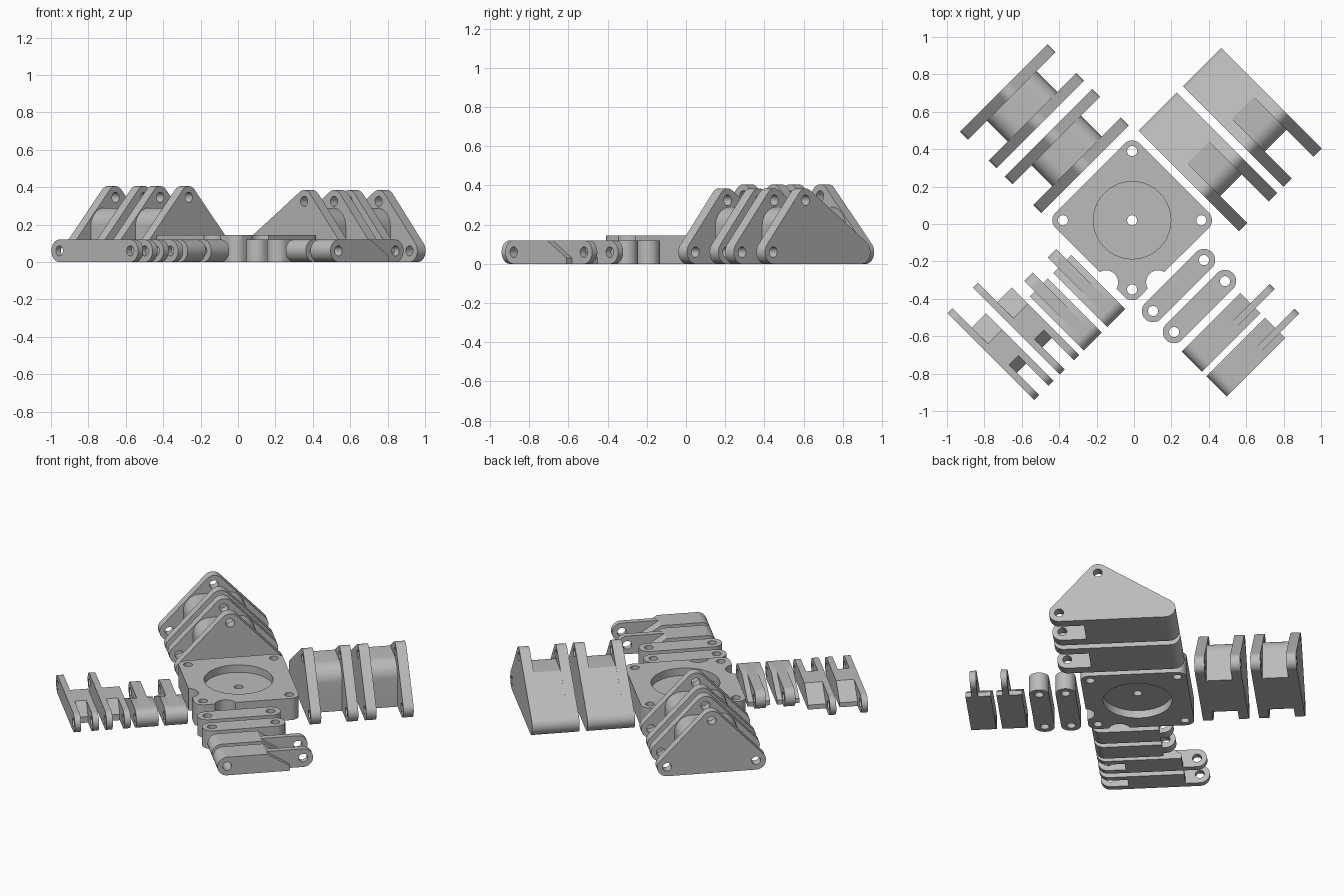
import bpy, bmesh
from math import sin, cos, radians, degrees, atan2
from mathutils import Matrix

cube = bpy.data.objects.get("Cube")
if cube:
    bpy.data.objects.remove(cube, do_unlink=True)

grey = bpy.data.materials.new("light grey plastic")
grey.use_nodes = True
colour = (0.5, 0.5, 0.5, 1)
grey.diffuse_color = colour
grey.node_tree.nodes["Principled BSDF"].inputs["Base Color"].default_value = colour

R = 0.06      # rounded end radius
HOLE = 0.027  # pin hole radius


def arc(cx, cy, r, a0, a1):
    n = max(2, round(abs(a1 - a0) / 9))
    angles = [radians(a0 + (a1 - a0) * i / n) for i in range(n + 1)]
    return [(cx + r * cos(a), cy + r * sin(a)) for a in angles]


def circle(c, r=HOLE):
    return arc(*c, r, 0, 360)[:-1]


def hull(centres, r=R):
    """Rounded outline around counter-clockwise circle centres."""
    pts = []
    for i, c in enumerate(centres):
        p, q = centres[i - 1], centres[(i + 1) % len(centres)]
        a0 = degrees(atan2(c[1] - p[1], c[0] - p[0])) - 90
        a1 = degrees(atan2(q[1] - c[1], q[0] - c[0])) - 90
        pts += arc(*c, r, a0, a0 + (a1 - a0) % 360)
    return pts


# Profile plane for each extrusion axis
BASIS = {
    "x": Matrix(((0, 0, 1), (1, 0, 0), (0, 1, 0))).to_4x4(),
    "y": Matrix(((1, 0, 0), (0, 0, -1), (0, 1, 0))).to_4x4(),
    "z": Matrix.Identity(4),
}


def slab_mesh(axis, lo, hi, outline, holes):
    """Extrude a filled outline with holes from lo to hi along an axis."""
    curve = bpy.data.curves.new("profile", "CURVE")
    curve.dimensions = "2D"
    curve.fill_mode = "BOTH"
    curve.extrude = (hi - lo) / 2
    for loop in [outline] + holes:
        spline = curve.splines.new("POLY")
        spline.points.add(len(loop) - 1)
        for point, (a, b) in zip(spline.points, loop):
            point.co = (a, b, 0, 1)
        spline.use_cyclic_u = True
    temp = bpy.data.objects.new("profile", curve)
    mesh = bpy.data.meshes.new_from_object(temp)
    bpy.data.objects.remove(temp)
    bpy.data.curves.remove(curve)
    move = Matrix.Identity(4)
    move["xyz".index(axis)][3] = (lo + hi) / 2
    mesh.transform(move @ BASIS[axis])
    bm = bmesh.new()
    bm.from_mesh(mesh)
    bmesh.ops.remove_doubles(bm, verts=bm.verts, dist=0.0003)
    bmesh.ops.recalc_face_normals(bm, faces=bm.faces)
    bm.to_mesh(mesh)
    bm.free()
    return mesh


def part(name, slabs, offset=(0, 0, 0), turn=-45):
    bm = bmesh.new()
    for slab in slabs:
        mesh = slab_mesh(*slab)
        bm.from_mesh(mesh)
        bpy.data.meshes.remove(mesh)
    mesh = bpy.data.meshes.new(name)
    bm.to_mesh(mesh)
    bm.free()
    mesh.materials.clear()
    mesh.materials.append(grey)
    for face in mesh.polygons:
        face.material_index = 0
    mesh.transform(Matrix.Rotation(radians(turn), 4, "Z") @ Matrix.Translation(offset))
    obj = bpy.data.objects.new(name, mesh)
    bpy.context.collection.objects.link(obj)
    bpy.ops.object.select_all(action="DESELECT")
    obj.select_set(True)
    bpy.context.view_layer.objects.active = obj
    bpy.ops.object.shade_smooth_by_angle()


# Base plate: rounded square with recesses, pin holes and two notches
D, r = 0.37, 0.057
plate = (arc(D, 0, r, -45, 45) + arc(0, D, r, 45, 135) + arc(-D, 0, r, 135, 225)
         + arc(-0.139, -0.332, 0.064, 121, -31) + arc(0, -D, r, 225, 315)
         + arc(0.139, -0.332, 0.064, 211, 59))
pins = [circle(c) for c in ((D, 0), (0, D), (-D, 0), (0, -D))]
recess, bore = circle((0, 0), 0.207), circle((0, 0))
part("base_plate", [("z", 0, 0.05, plate, pins + [recess]),
                    ("z", 0.05, 0.095, plate, pins + [bore]),
                    ("z", 0.095, 0.144, plate, pins + [recess])],
     (-0.01, 0.02, 0), 0)

# Large brackets with a solid sloping back
ears = [(R, R), (0.70, R), (0.467, 0.325)]
side = hull(ears)
core = (arc(R, R, R, 123, 270) + [(0.556, 0)] + arc(0.456, 0.19, 0.1, 0, 90)
        + [(0.306, 0.29)])
for i, v in enumerate((0.369, 0.706)):
    pin = [circle(c) for c in ears[1:]]
    part(f"sloped_bracket_{i + 1}", [("y", 0, 0.063, side, pin),
                                     ("y", 0.063, 0.226, core, []),
                                     ("y", 0.226, 0.289, side, pin)],
         (-0.336, v, 0))

# Symmetric brackets with three pin ears
ears = [(R, R), (0.602, R), (0.331, 0.346)]
core = ([(0.144, 0), (0.518, 0)] + arc(0.418, 0.19, 0.1, 0, 90)
        + arc(0.244, 0.19, 0.1, 90, 180))
for i, u in enumerate((-0.669, -1.006)):
    pin = [circle(c) for c in ears]
    part(f"triangle_bracket_{i + 1}", [("x", 0, 0.06, hull(ears), pin),
                                       ("x", 0.06, 0.216, core, []),
                                       ("x", 0.216, 0.276, hull(ears), pin)],
         (u, -0.31, 0))

# Flat links with upright pin holes
for i, u in enumerate((0.401, 0.56)):
    ends = [(u, -0.257), (u, 0.128)]
    part(f"flat_link_{i + 1}", [("z", 0, 0.12, hull(ends), [circle(c) for c in ends])])

# Finger tips: wide body, ramp and a thin tongue
ends = [(-0.242, R), (0.227, R)]
body = [(0.14, 0), (0.14, 0.03), (0, 0.12)] + arc(*ends[0], R, 90, 270)
for i, u in enumerate((0.663, 0.85)):
    pin = [circle(ends[0])]
    part(f"finger_tip_{i + 1}", [("x", 0, 0.077, body, pin),
                                 ("x", 0.077, 0.114, hull(ends), [circle(c) for c in ends]),
                                 ("x", 0.114, 0.152, body, pin)],
         (u, 0, 0))

# Forked knuckles: side tongue at one end, two ears at the other
ends = [(-0.308, R), (0.228, R)]
ramp = [(-0.1, 0.12), (-0.223, 0.03), (-0.223, 0)]
short = arc(*ends[1], R, -90, 90) + ramp
core = [(0.12, 0), (0.12, 0.04), (0.06, 0.12)] + ramp
for i, v in enumerate((-1.043, -0.85)):
    part(f"forked_knuckle_{i + 1}", [("y", 0, 0.038, hull(ends), [circle(c) for c in ends]),
                                     ("y", 0.038, 0.109, core, []),
                                     ("y", 0.109, 0.147, short, [circle(ends[1])])],
         (0, v, 0))

# Short knuckles: central tongue with a long ramp on both sides
ends = [(-0.14, R), (0.228, R)]
body = arc(*ends[1], R, -90, 90) + [(0.08, 0.12), (-0.12, 0.03), (-0.12, 0)]
for i, v in enumerate((-0.669, -0.491)):
    pin = [circle(ends[1])]
    part(f"short_knuckle_{i + 1}", [("y", 0, 0.038, body, pin),
                                    ("y", 0.038, 0.102, hull(ends), [circle(c) for c in ends]),
                                    ("y", 0.102, 0.136, body, pin)],
         (0, v, 0))
